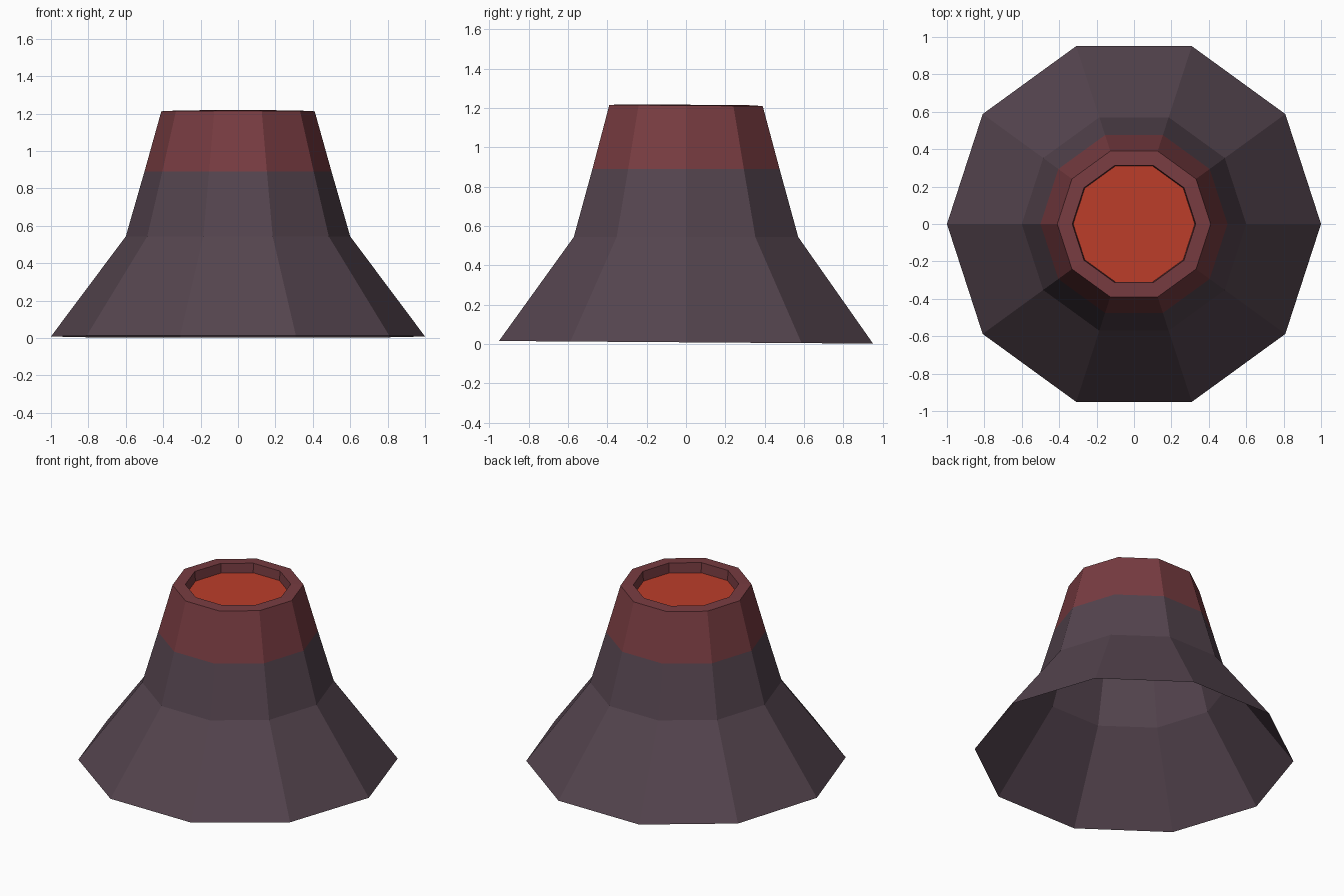
import bpy, bmesh, math

if "Cube" in bpy.data.objects:
    bpy.data.objects.remove(bpy.data.objects["Cube"])

SIDES = 10

def srgb(r, g, b):
    f = lambda c: c / 12.92 if c <= 0.04045 else ((c + 0.055) / 1.055) ** 2.4
    return (f(r / 255), f(g / 255), f(b / 255), 1.0)

def material(name, rgb):
    m = bpy.data.materials.new(name)
    m.diffuse_color = srgb(*rgb)
    m.use_nodes = True
    m.node_tree.nodes["Principled BSDF"].inputs["Base Color"].default_value = m.diffuse_color
    return m

ROCK = material("dark rock", (84, 68, 78))
RED = material("red rock", (120, 60, 65))
LAVA = material("lava orange", (188, 61, 42))

def lathe(name, profile, mats, pick, cap=False):
    """Spin (radius, z, tilt) rings into a flat-sided open shell."""
    bm = bmesh.new()
    rings = []
    for r, z, tilt in profile:
        ring = []
        for i in range(SIDES):
            a = 2 * math.pi * i / SIDES
            y = r * math.sin(a)
            ring.append(bm.verts.new((r * math.cos(a), y, z - tilt * y)))
        rings.append(ring)
    for k, (lo, hi) in enumerate(zip(rings, rings[1:])):
        for i in range(SIDES):
            j = (i + 1) % SIDES
            f = bm.faces.new((lo[i], lo[j], hi[j], hi[i]))
            f.material_index = pick(k)
    if cap:
        bm.faces.new(rings[-1])
    me = bpy.data.meshes.new(name)
    bm.to_mesh(me)
    bm.free()
    for m in mats:
        me.materials.append(m)
    ob = bpy.data.objects.new(name, me)
    bpy.context.collection.objects.link(ob)
    return ob

# Hollow cone: flared foot, steeper upper slope, red top band, rim, crater wall
lathe("volcano_cone",
      [(1.0, 0.008, 0.007), (0.6, 0.543, 0.0), (0.50, 0.89, 0.0),
       (0.41, 1.212, 0.007), (0.33, 1.216, 0.007), (0.325, 1.15, 0.0)],
      [ROCK, RED], lambda k: 0 if k < 2 else 1)

# Lava surface inside the crater
lathe("lava_pool", [(0.325, 1.15, 0.0)], [LAVA], lambda k: 0, cap=True)
